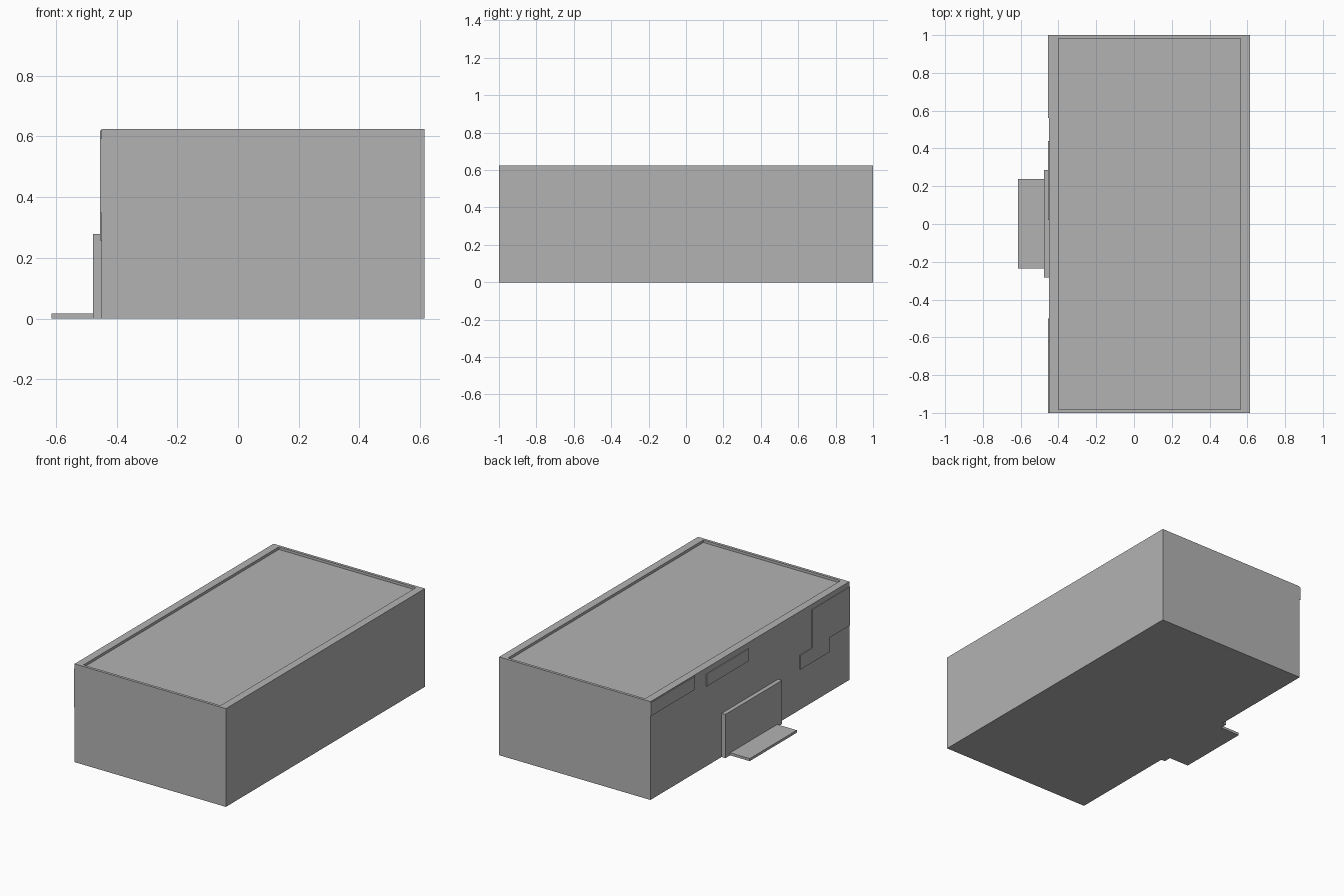
import bpy
import bmesh

cube = bpy.data.objects.get("Cube")
if cube:
    bpy.data.objects.remove(cube, do_unlink=True)

grey = bpy.data.materials.new("plain_grey")
grey.use_nodes = True
colour = (0.45, 0.45, 0.45, 1)
grey.diffuse_color = colour
grey.node_tree.nodes["Principled BSDF"].inputs["Base Color"].default_value = colour

WALL = -0.45      # x of the entrance wall
HEIGHT = 0.625
RIM_X, RIM_Y, ROOF_DEPTH = 0.05, 0.018, 0.016


def box(name, xs, ys, zs, edit=None):
    """Flat-faced box between the given limits, with an optional bmesh edit."""
    bm = bmesh.new()
    bmesh.ops.create_cube(bm, size=1)
    for v in bm.verts:
        for i, (low, high) in enumerate((xs, ys, zs)):
            v.co[i] = low if v.co[i] < 0 else high
    if edit:
        edit(bm)
    mesh = bpy.data.meshes.new(name)
    bm.to_mesh(mesh)
    bm.free()
    mesh.materials.append(grey)
    obj = bpy.data.objects.new(name, mesh)
    bpy.context.collection.objects.link(obj)
    return obj


def sink_roof(bm):
    """Inset the top face to a parapet and lower the roof inside it."""
    bm.normal_update()
    top = max(bm.faces, key=lambda f: f.calc_center_median().z)
    centre = top.calc_center_median()
    for depth in (0, ROOF_DEPTH):
        bmesh.ops.inset_individual(bm, faces=[top], thickness=0.005)
        for v in top.verts:
            v.co.x = centre.x + (0.5325 - RIM_X) * (1 if v.co.x > centre.x else -1)
            v.co.y = (1 - RIM_Y) * (1 if v.co.y > 0 else -1)
            v.co.z = HEIGHT - depth


# Main building with parapet and sunken roof
box("building", (WALL, 0.615), (-1, 1), (0, HEIGHT), sink_roof)

# Entrance and the low slab in front of it
box("entrance_block", (-0.477, WALL), (-0.283, 0.285), (0, 0.278))
box("entrance_slab", (-0.615, -0.477), (-0.235, 0.238), (0, 0.016))

# Thin sign boards on the entrance wall: y limits, z limits
boards = {
    "back_board": ((0.56, 1), (0.535, 0.62)),
    "middle_board": ((0.02, 0.44), (0.51, 0.588)),
    "large_board": ((-1, -0.62), (0.348, 0.593)),
    "lower_board": ((-0.79, -0.5), (0.257, 0.348)),
}
for name, (ys, zs) in boards.items():
    box(name, (WALL - 0.005, WALL), ys, zs)
